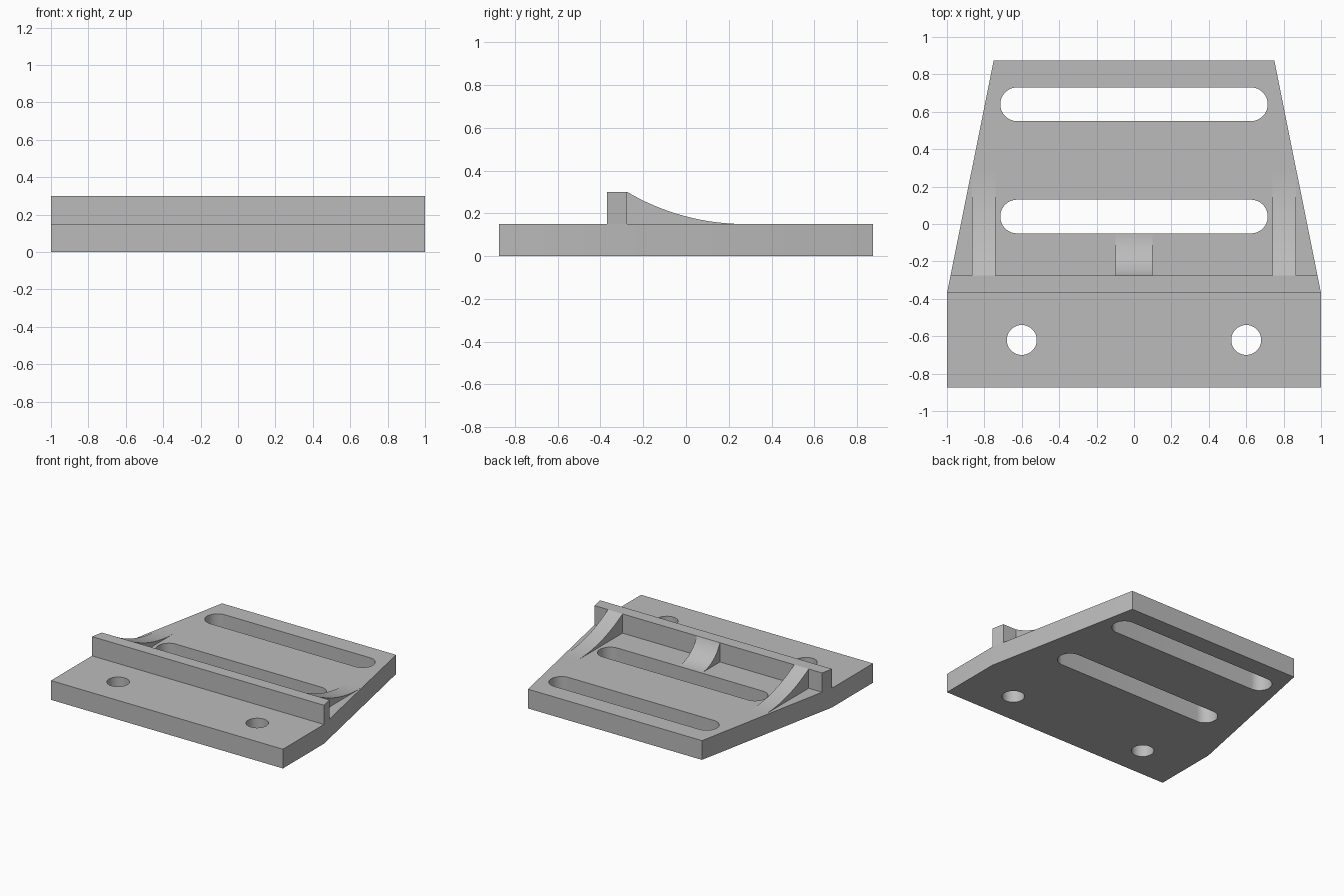
import bpy, bmesh, math
from mathutils import Vector

cube = bpy.data.objects.get("Cube")
if cube:
    bpy.data.objects.remove(cube, do_unlink=True)

grey = bpy.data.materials.new("plain grey")
grey.use_nodes = True
grey.diffuse_color = (0.5, 0.5, 0.5, 1)
grey.node_tree.nodes["Principled BSDF"].inputs["Base Color"].default_value = (0.5, 0.5, 0.5, 1)

PLATE_TOP, FENCE_TOP = 0.15, 0.30
FRONT, BACK = -0.875, 0.875
FENCE_FRONT, FENCE_BACK = -0.37, -0.275


def prism(name, points, offset):
    """Extrude a closed outline of 3D points along offset."""
    bm = bmesh.new()
    face = bm.faces.new([bm.verts.new(p) for p in points])
    new = bmesh.ops.extrude_face_region(bm, geom=[face])["geom"]
    verts = [v for v in new if isinstance(v, bmesh.types.BMVert)]
    bmesh.ops.translate(bm, verts=verts, vec=Vector(offset))
    bmesh.ops.recalc_face_normals(bm, faces=bm.faces)
    mesh = bpy.data.meshes.new(name)
    bm.to_mesh(mesh)
    bm.free()
    mesh.materials.append(grey)
    obj = bpy.data.objects.new(name, mesh)
    bpy.context.collection.objects.link(obj)
    return obj


def select(obj):
    bpy.ops.object.select_all(action='DESELECT')
    obj.select_set(True)
    bpy.context.view_layer.objects.active = obj


def half_width(y):
    """Half width of the tapering part of the plate."""
    return 1 - 0.25 * (y - FENCE_FRONT) / (BACK - FENCE_FRONT)


def cut_slot(obj, x, y, half_length, radius, steps=24):
    """Cut a round-ended slot, or a round hole when half_length is zero."""
    outline = []
    for side in (1, -1):
        for i in range(steps + 1):
            if half_length == 0 and i == steps:
                continue
            a = math.pi * (i / steps - 0.5)
            outline.append((x + side * (half_length + radius * math.cos(a)),
                            y + side * radius * math.sin(a), -0.1))
    cutter = prism("slot_cutter", outline, (0, 0, 0.5))
    cutter.hide_render = True
    mod = obj.modifiers.new("slot", 'BOOLEAN')
    mod.operation, mod.solver, mod.object = 'DIFFERENCE', 'EXACT', cutter
    select(obj)
    bpy.ops.object.modifier_apply(modifier=mod.name)
    bpy.data.objects.remove(cutter, do_unlink=True)


def rib(name, x0, x1, y_end, steps=24):
    """Brace with a concave arc that meets the plate tangentially."""
    run, rise = y_end - FENCE_BACK, FENCE_TOP - PLATE_TOP
    radius = (run * run + rise * rise) / (2 * rise)
    sweep = math.asin(run / radius)
    profile = [(x0, FENCE_BACK, PLATE_TOP)]
    for i in range(steps + 1):
        a = sweep * (1 - i / steps)
        profile.append((x0, y_end - radius * math.sin(a),
                        PLATE_TOP + radius * (1 - math.cos(a))))
    return prism(name, profile, (x1 - x0, 0, 0))


# Tapered base plate with two long slots and two screw holes
right_edge = [(1, FRONT, 0), (1, FENCE_FRONT, 0), (half_width(BACK), BACK, 0)]
left_edge = [(-x, y, z) for x, y, z in reversed(right_edge)]
plate = prism("base_plate", right_edge + left_edge, (0, 0, PLATE_TOP))
for y in (0.04, 0.64):
    cut_slot(plate, 0, y, 0.625, 0.09)
for x in (-0.6, 0.6):
    cut_slot(plate, x, -0.62, 0, 0.08)

# Upright fence across the plate, following its taper
w0, w1 = half_width(FENCE_FRONT), half_width(FENCE_BACK)
fence = prism("fence", [(-w0, FENCE_FRONT, PLATE_TOP), (w0, FENCE_FRONT, PLATE_TOP),
                        (w1, FENCE_BACK, PLATE_TOP), (-w1, FENCE_BACK, PLATE_TOP)],
              (0, 0, FENCE_TOP - PLATE_TOP))

# Curved ribs bracing the fence from behind
ribs = [rib("left_rib", 0.74, 0.865, 0.275),
        rib("right_rib", -0.865, -0.74, 0.275),
        rib("middle_rib", -0.1, 0.1, -0.05)]

for obj in [plate, fence] + ribs:
    select(obj)
    bpy.ops.object.shade_smooth_by_angle(angle=math.radians(25))
